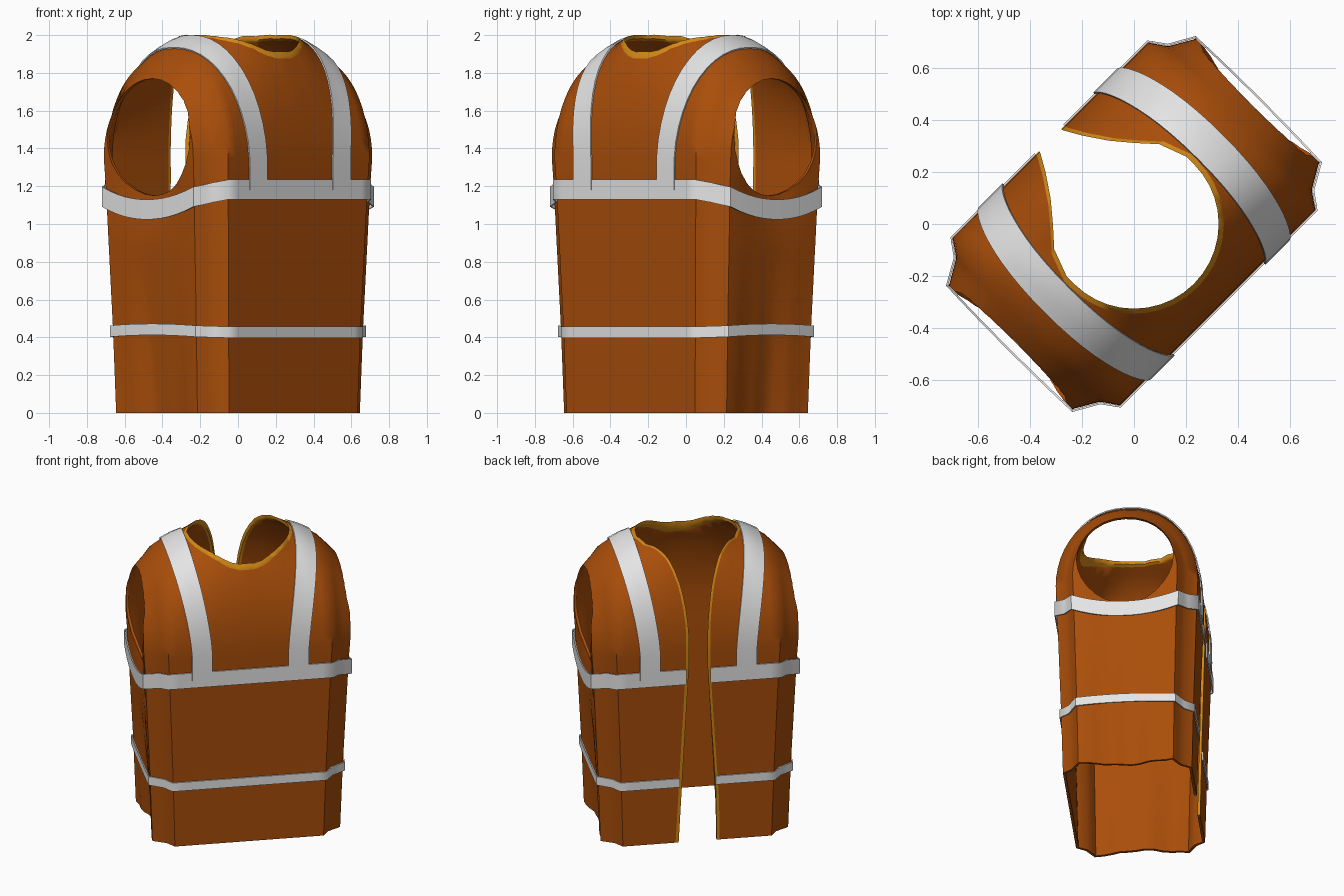
import bpy, bmesh, math
from mathutils import Matrix

if "Cube" in bpy.data.objects:
    bpy.data.objects.remove(bpy.data.objects["Cube"])

TURN = Matrix.Rotation(math.pi / 4, 4, 'Z')   # the vest stands turned 45 degrees
ZC = 1.35                                     # height where the shoulders start to curve in


def material(name, rgb):
    m = bpy.data.materials.new(name)
    m.diffuse_color = (*rgb, 1)
    m.use_nodes = True
    m.node_tree.nodes["Principled BSDF"].inputs["Base Color"].default_value = m.diffuse_color
    return m


ORANGE = material("orange_fabric", (0.40, 0.076, 0.003))
TRIM = material("amber_trim", (0.66, 0.25, 0.008))
SILVER = material("silver_tape", (0.78, 0.78, 0.78))


def lerp_table(t, x):
    for (x0, y0), (x1, y1) in zip(t, t[1:]):
        if x <= x1:
            return y0 + (y1 - y0) * (x - x0) / (x1 - x0)
    return t[-1][1]


def ridge(u):       # height of the shoulder line
    return lerp_table([(0, 2.13), (.2, 2.08), (.32, 2.0), (.4, 1.97), (.48, 1.925),
                       (.54, 1.88), (.6, 1.82), (.67, 1.735)], abs(u))


def depth(u):       # half depth of the vest
    return lerp_table([(0, .455), (.53, .455), (.67, .335)], abs(u))


def arch(a):        # slightly squared arch from the wall (0) to the shoulder line (pi/2)
    c = math.cos(a)
    return math.copysign(abs(c) ** .9, c) if abs(c) > 1e-6 else 0, math.sin(a)


def taper(z):
    return lerp_table([(0, .908), (.45, .932), (1.2, .985), (ZC, 1)], z)


def plan():         # rectangle with softly folded-in corners, seen from above
    q = [(.53, .455), (.575, .39), (.67, .335)]
    c = [(0, .455)] + q + [(u, -v) for u, v in reversed(q)]
    c += [(-u, -v) for u, v in q] + [(-u, v) for u, v in reversed(q)] + [(0, .455)]
    pts = []
    for a, b in zip(c, c[1:]):
        n = max(1, round(math.dist(a, b) / .06))
        pts += [(a[0] + (b[0] - a[0]) * i / n, a[1] + (b[1] - a[1]) * i / n) for i in range(n)]
    return pts


def wall(u, v, z):  # lower wall, with soft folds sunk into each side
    k = taper(z)
    if abs(u) > .66:
        sink = lerp_table([(0, .06), (.45, .035), (.95, .01), (1.2, .04)], z)
        sink *= .5 + .5 * math.cos(v / .335 * math.pi)
        sink += .01 * max(0, 1 - z / .9) * math.sin(v * 28)
        u -= math.copysign(sink, u)
    return (u * k, v * k, z)


def grid(name, rows, mat, closed=False, caps=False):
    bm = bmesh.new()
    vs = [[bm.verts.new(p) for p in r] for r in rows]
    n = len(rows[0])
    for a, b in zip(vs, vs[1:]):
        for i in range(n if closed else n - 1):
            j = (i + 1) % n
            bm.faces.new((a[i], a[j], b[j], b[i]))
    if caps:
        bm.faces.new(vs[0])
        bm.faces.new(vs[-1])
    bmesh.ops.remove_doubles(bm, verts=bm.verts, dist=1e-4)
    bmesh.ops.recalc_face_normals(bm, faces=bm.faces)
    me = bpy.data.meshes.new(name)
    bm.to_mesh(me)
    bm.free()
    me.transform(TURN)
    me.materials.append(mat)
    ob = bpy.data.objects.new(name, me)
    bpy.context.collection.objects.link(ob)
    return ob


def apply(ob, kind, **settings):
    m = ob.modifiers.new(kind, kind)
    for k, v in settings.items():
        setattr(m, k, v)
    bpy.context.view_layer.objects.active = ob
    bpy.ops.object.modifier_apply(modifier=m.name)


def cut(ob, cutter, op='DIFFERENCE'):
    apply(ob, 'BOOLEAN', object=cutter, operation=op, solver='EXACT')


def smooth(ob, angle=55):
    bpy.ops.object.select_all(action='DESELECT')
    ob.select_set(True)
    bpy.context.view_layer.objects.active = ob
    bpy.ops.object.shade_smooth_by_angle(angle=math.radians(angle))


# Closed garment shell: straight lower wall, then an arch up to the shoulder line
def shell(name, mat):
    p = plan()
    rows = [[wall(u, v, z) for u, v in p] for z in (0, .1, .25, .45, .65, .85, .95, 1.1, 1.2)]
    for i in range(13):
        c, s = arch(i * math.pi / 24)
        rows.append([(u, v * c, ZC + (ridge(u) - ZC) * s) for u, v in p])
    ob = grid(name, rows, mat, closed=True)
    apply(ob, 'SOLIDIFY', thickness=.018, offset=-1)
    return ob


# Cutter for the neck hole and the front opening
def opening(name, grow):
    rows = []
    for z, w in ((-.2, .13), (1.25, .06), (1.5, .06), (2.5, .06)):
        front = [(.325, .04), (.285, .148), (.22, .22), (.156, .297), (.1, .38), (.06, .45), (.06, .8)]
        r = .325 + grow
        half = [(r * math.sin(a), -r * math.cos(a)) for a in [i * math.pi / 20 for i in range(11)]]
        half += [(max(u, w) + grow, v - grow * .3) for u, v in front]
        rows.append([(u, v, z) for u, v in half] + [(-u, v, z) for u, v in reversed(half[1:])])
    ob = grid(name, rows, TRIM, closed=True, caps=True)
    ob.hide_render = True
    return ob


# Cutter for one armhole
def armhole(side):
    rows = []
    for u in (.44, 1.0):
        rows.append([(side * u, .31 * math.cos(a), 1.46 + .31 * math.sin(a))
                     for a in [i * math.tau / 28 for i in range(28)]])
    ob = grid("armhole_cutter", rows, ORANGE, closed=True, caps=True)
    ob.hide_render = True
    return ob


small, large = opening("opening_cutter", 0), opening("opening_trim_cutter", .02)
arms = [armhole(s) for s in (-1, 1)]
vest = shell("vest_body", ORANGE)
for a in arms:
    cut(vest, a)
cut(vest, large)

# Amber binding: the strip of shell between the two opening cutters
binding = shell("opening_trim", TRIM)
cut(binding, large, 'INTERSECT')
cut(binding, small)
smooth(vest)
smooth(binding)
for helper in [small, large] + arms:
    bpy.data.objects.remove(helper)


# Tape running round the body, hanging slightly free under the armholes
def ring_tape(name, z, height, dip, gap, off):
    p = [q for q in plan() if not (abs(q[0]) < gap + .05 and q[1] > 0)]
    start = next(i for i, q in enumerate(p) if q[0] > 0 and q[1] > .45)
    p = [(gap, .455)] + p[start:] + [(-gap, .455)]
    k = taper(z)
    rows = []
    for e in (-.5, .5):
        row = []
        for u, v in p:
            side = max(0, 1 - (v / .42) ** 2) if abs(u) > .54 else 0
            out = off + .01 * side if abs(u) > .5 else 0
            row.append((u * k + math.copysign(out, u), v * k + math.copysign(off, v),
                        z - dip * side + e * height))
        rows.append(row)
    ob = grid(name, rows, SILVER)
    apply(ob, 'SOLIDIFY', thickness=.008, offset=0)
    smooth(ob)


ring_tape("chest_tape", 1.182, .105, .105, .08, .011)
ring_tape("waist_tape", .427, .06, -.015, .125, .006)


# Tapes over the shoulders, drifting outward toward the top
for side, label in ((-1, "right"), (1, "left")):
    rows = []
    for i in range(-2, 27):
        a = min(max(i, 0), 24) * math.pi / 24
        low = .085 * (max(-i, 0) + max(i - 24, 0))
        mid = .312 + .103 * math.sin(a) ** 1.3 if 0 < i < 24 else .312
        row = []
        for j in range(5):
            u = mid + (j - 2) * .033
            c, s = arch(a)
            row.append((side * u, depth(u) * c + .008 * math.cos(a),
                        ZC + (ridge(u) - ZC + .008) * s - low))
        rows.append(row)
    tape = grid(label + "_shoulder_tape", rows, SILVER)
    apply(tape, 'SOLIDIFY', thickness=.008, offset=0)
    smooth(tape)
